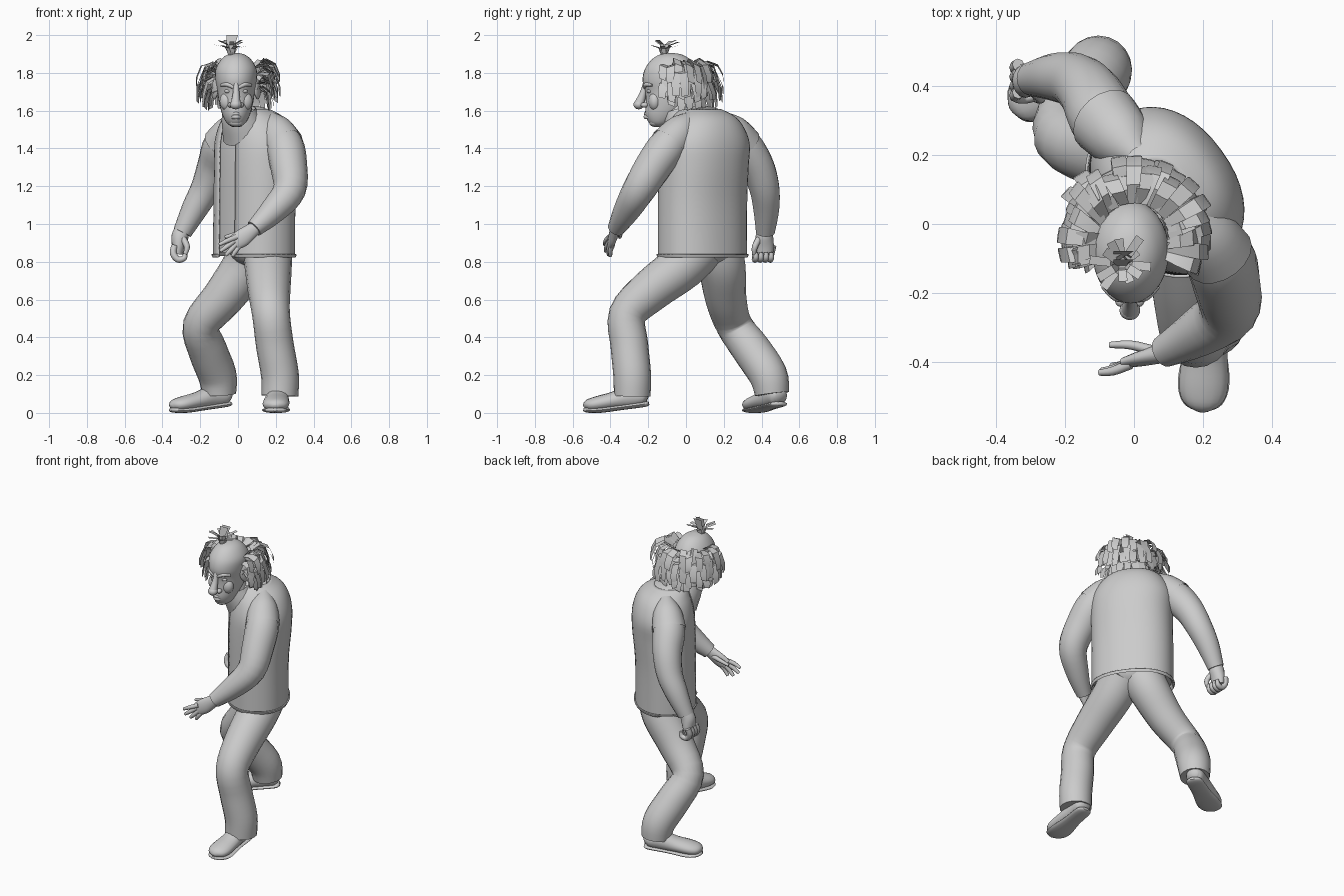
import bpy, bmesh, random
from math import sin, cos, pi, radians
from mathutils import Vector as V

if "Cube" in bpy.data.objects:
    bpy.data.objects.remove(bpy.data.objects["Cube"])

random.seed(4)


def finish(name, bm, recalc=True, angle=50):
    if recalc:
        bmesh.ops.recalc_face_normals(bm, faces=bm.faces)
    me = bpy.data.meshes.new(name)
    bm.to_mesh(me)
    bm.free()
    ob = bpy.data.objects.new(name, me)
    bpy.context.collection.objects.link(ob)
    bpy.ops.object.select_all(action='DESELECT')
    bpy.context.view_layer.objects.active = ob
    ob.select_set(True)
    bpy.ops.object.shade_smooth_by_angle(angle=radians(angle))
    return ob


def spline(pts, n=4):
    """Catmull-Rom resampling of tuples of any length."""
    out = []
    for i in range(len(pts) - 1):
        p0, p1, p2, p3 = (pts[max(i - 1, 0)], pts[i], pts[i + 1], pts[min(i + 2, len(pts) - 1)])
        for k in range(n):
            t = k / n
            out.append([0.5 * (2 * b + (c - a) * t + (2 * a - 5 * b + 4 * c - d) * t * t
                               + (3 * b - a - 3 * c + d) * t ** 3)
                        for a, b, c, d in zip(p0, p1, p2, p3)])
    return out + [list(pts[-1])]


def skin(name, rings, closed=True, caps=True):
    bm = bmesh.new()
    vs = [[bm.verts.new(p) for p in r] for r in rings]
    m = len(vs[0])
    for a, b in zip(vs, vs[1:]):
        for i in range(m if closed else m - 1):
            j = (i + 1) % m
            bm.faces.new((a[i], a[j], b[j], b[i]))
    if caps and closed:
        bm.faces.new(vs[0])
        bm.faces.new(vs[-1])
    return finish(name, bm)


def tube(name, pts, ref=(0, 1, 0), sides=16, n=4, caps=True):
    """Round or flattened limb through points (x, y, z, r) or (x, y, z, rx, rz)."""
    p = spline([q if len(q) == 5 else (*q, q[3]) for q in pts], n)
    rings = []
    for i, q in enumerate(p):
        t = (V(p[min(i + 1, len(p) - 1)][:3]) - V(p[max(i - 1, 0)][:3])).normalized()
        u = t.cross(V(ref)).normalized()
        w = u.cross(t)
        rx, rz = max(q[3], .002), max(q[4], .002)
        rings.append([V(q[:3]) + u * rx * cos(2 * pi * k / sides) + w * rz * sin(2 * pi * k / sides)
                      for k in range(sides)])
    return skin(name, rings, True, caps)


def loft(name, prof, rot=0, gap=0, grow=0, power=2.0, sides=32, caps=True, n=4):
    """Stacked superellipses (z, cx, cy, a, b); gap leaves the front open."""
    rings = []
    for z, cx, cy, a, b in spline(prof, n):
        ring = []
        for k in range(sides + (1 if gap else 0)):
            t = -pi / 2 + gap + (2 * pi - 2 * gap) * k / sides
            c, s = cos(t), sin(t)
            x = abs(c) ** (2 / power) * (1 if c > 0 else -1) * max(a + grow, .002)
            y = abs(s) ** (2 / power) * (1 if s > 0 else -1) * max(b + grow, .002)
            ring.append(V((cx + x * cos(rot) - y * sin(rot), cy + x * sin(rot) + y * cos(rot), z)))
        rings.append(ring)
    return skin(name, rings, not gap, caps)


def ball(name, loc, scale, rot=(0, 0, 0)):
    bpy.ops.mesh.primitive_uv_sphere_add(segments=20, ring_count=12, location=loc, rotation=rot)
    ob = bpy.context.object
    ob.name, ob.scale = name, scale
    bpy.ops.object.shade_smooth()


def strip(bm, pts, side, widths):
    """One flat hair card."""
    vs = [(bm.verts.new(p - side * w), bm.verts.new(p + side * w)) for p, w in zip(pts, widths)]
    for a, b in zip(vs, vs[1:]):
        bm.faces.new((a[0], a[1], b[1], b[0]))


# Shirt and open vest, body turned to the front left
TURN = radians(-54)
body = [(.85, .085, .088, .25, .187), (1.1, .087, .088, .25, .187), (1.3, .095, .093, .25, .195),
        (1.42, .095, .1, .25, .193), (1.51, .09, .1, .215, .175), (1.57, .08, .095, .165, .145),
        (1.61, .055, .075, .105, .105), (1.625, .045, .06, .06, .07)]
loft("shirt", body, TURN, grow=-.012, power=2.2)
vest = loft("vest", [(.84, .085, .088, .25, .188)] + body[:-1], TURN, gap=radians(15), power=2.2, sides=40)
sol = vest.modifiers.new("cloth", 'SOLIDIFY')
sol.thickness, sol.offset = .008, -1

# Neck and collar
tube("neck", [(.05, .05, 1.46, .09), (.01, -.02, 1.55, .08), (-.01, -.06, 1.65, .07)])
tube("collar", [(.04, .02, 1.49, .13), (.015, -.015, 1.55, .105), (.005, -.03, 1.6, .09)], caps=False)

# Trousers
ball("trouser_seat", (.1, .11, .875), (.15, .17, .11))
tube("front_trouser_leg", [(.155, .08, .88, .13), (.16, -.02, .775, .125), (.165, -.19, .645, .113),
                           (.175, -.31, .52, .1), (.195, -.3, .36, .1), (.222, -.285, .2, .1),
                           (.222, -.285, .09, .097)], sides=20)
tube("back_trouser_leg", [(.08, .16, .88, .13), (.04, .19, .775, .125), (-.08, .21, .61, .11),
                          (-.195, .255, .465, .097), (-.16, .35, .33, .103), (-.11, .435, .2, .102),
                          (-.1, .455, .1, .09)], sides=20)

# Shoes with flat soles
for nm, heel, yaw, ln in (("front", (.215, -.2), radians(-3), .34), ("back", (-.045, .5), radians(-62), .35)):
    d = V((sin(yaw), -cos(yaw)))

    def at(s, w, z, h):
        return (heel[0] + d.x * s * ln, heel[1] + d.y * s * ln, z + .045 * max(0, .75 - s), w, h)
    tube(nm + "_shoe", [at(0, .03, .05, .03), at(.08, .053, .06, .05), at(.3, .057, .065, .06),
                        at(.55, .066, .056, .046), at(.8, .071, .048, .04), at(.94, .054, .04, .03),
                        at(1, .015, .03, .012)], (0, 0, 1))
    tube(nm + "_sole", [at(-.01, .025, .016, .01), at(.07, .052, .015, .015), at(.4, .058, .015, .015),
                        at(.75, .075, .015, .015), at(.94, .057, .015, .014),
                        at(1.01, .015, .018, .008)], (0, 0, 1))

# Sleeves and vest shoulder caps
left = [(.2, -.02, 1.5, .07), (.245, -.09, 1.42, .1), (.268, -.17, 1.31, .098), (.272, -.25, 1.18, .087),
        (.185, -.315, 1.07, .07), (.085, -.37, .975, .046)]
right = [(-.03, .24, 1.5, .07), (-.085, .3, 1.42, .098), (-.125, .375, 1.31, .09), (-.17, .415, 1.19, .08),
         (-.23, .425, 1.08, .069), (-.295, .42, .955, .05)]
for nm, arm in (("left", left), ("right", right)):
    tube(nm + "_sleeve", arm, sides=18)
    a, b = arm[0], arm[1]
    tube(nm + "_shoulder_cap", [(*[p + (p - q) * .8 for p, q in zip(a[:3], b[:3])], .04), (*a[:3], .087),
                                (*b[:3], .104)], caps=False, sides=18)

# Open left hand
tube("left_palm", [(.1, -.37, .985, .035, .03), (.06, -.38, .955, .042, .026), (.02, -.39, .925, .047, .022),
                   (-.02, -.4, .9, .04, .016)])
for i, (base, mid, tip) in enumerate([
        ((-.01, -.405, .93), (-.06, -.425, .91), (-.1, -.43, .89)),
        ((-.02, -.405, .91), (-.06, -.42, .88), (-.095, -.425, .855)),
        ((-.01, -.4, .895), (-.04, -.41, .86), (-.065, -.41, .835)),
        ((.01, -.39, .89), (-.01, -.4, .86), (-.03, -.4, .83)),
        ((.05, -.365, .95), (-.01, -.35, .945), (-.07, -.35, .93))]):
    tube(f"left_finger_{i}", [(*base, .015), (*mid, .013), (*tip, .009)], (0, 0, 1), 8)

# Curled right hand
tube("right_palm", [(-.295, .42, .97, .04), (-.308, .415, .93, .045, .047), (-.315, .415, .88, .035, .05),
                    (-.318, .415, .84, .028, .045)])
for i in range(4):
    y = .37 + .027 * i
    tube(f"right_finger_{i}", [(-.335, y + .01, .885, .018), (-.343, y, .845, .018), (-.318, y - .005, .812, .017),
                               (-.285, y, .82, .015), (-.28, y, .85, .011)], sides=8)
tube("right_thumb", [(-.29, .385, .92, .018), (-.27, .365, .88, .016), (-.28, .36, .84, .011)], sides=8)

# Head
skull = [(1.513, -.14, .02, .02), (1.535, -.135, .05, .06), (1.58, -.115, .073, .1), (1.64, -.09, .09, .123),
         (1.70, -.08, .099, .136), (1.76, -.08, .109, .15), (1.82, -.08, .108, .138),
         (1.87, -.08, .08, .102), (1.897, -.08, .045, .058), (1.906, -.08, .004, .004)]
loft("head", [(z, -.01, y, a, b) for z, y, a, b in skull])
tube("nose_bridge", [(-.01, -.215, 1.745, .013), (-.01, -.228, 1.69, .018), (-.012, -.246, 1.64, .026)])
ball("nose_tip", (-.012, -.25, 1.632), (.03, .028, .025))
for s in (-1, 1):
    ball("nostril", (-.012 + s * .026, -.22, 1.63), (.017, .02, .014))
    ball("eye", (-.01 + s * .043, -.193, 1.703), (.019, .015, .011))
    ball("cheek", (-.01 + s * .045, -.165, 1.65), (.042, .034, .05))
    tube("brow", [(-.01 + s * .012, -.218, 1.722, .009), (-.01 + s * .045, -.21, 1.738, .012),
                  (-.01 + s * .08, -.18, 1.735, .007)], (0, 0, 1), 10)
    ball("ear", (-.01 + s * .112, -.075, 1.715), (.014, .034, .056), (radians(12), 0, s * radians(-22)))
for z, r in ((1.584, .01), (1.567, .012)):
    tube("lip", [(-.045, -.185, z - .004, .004), (-.01, -.213, z, r), (.025, -.185, z - .004, .004)], (0, 0, 1), 10)
ball("chin", (-.01, -.165, 1.538), (.04, .03, .024))

# Tousled fringe of flat hair cards round the sides and back
bm = bmesh.new()
for z0, z1, reach, count in ((1.83, 1.74, 1.0, 22), (1.79, 1.68, 1.0, 22), (1.74, 1.64, .95, 20), (1.69, 1.61, .85, 18)):
    for i in range(count):
        a = radians(-14 + 208 * (i + random.uniform(-.35, .35)) / (count - 1))
        out = V((cos(a), sin(a), 0))
        side = V((-sin(a), cos(a), random.uniform(-.5, .5))).normalized()
        back = max(0, sin(a))
        c = V((0, -.065, 0))
        r0 = .095 + .03 * back
        r1 = (.21 + .045 * back) * reach * random.uniform(.85, 1.07)
        lift = random.uniform(.005, .045)
        drop = (z1 - z0) * random.uniform(.7, 1.1)
        sway = V((-sin(a), cos(a), 0)) * random.uniform(-.03, .03)
        pts = [c + out * (r0 + (r1 - r0) * f) + sway * f + V((0, 0, z0 + dz))
               for f, dz in ((0, 0), (.4, lift), (.8, lift * .3), (1, drop * .55), (1.02, drop))]
        strip(bm, pts, side, (.014, .02, .024, .023, .018))
finish("hair_fringe", bm, False, 30)

# Tuft on the crown
bm = bmesh.new()
for i in range(12):
    a = 2 * pi * i / 12 + random.uniform(-.15, .15)
    out, side = V((cos(a), sin(a), 0)), V((-sin(a), cos(a), 0))
    r, h = random.uniform(.05, .095), random.uniform(.05, .085)
    base = V((-.035, -.115, 1.89))
    strip(bm, [base + out * .012, base + out * r * .35 + V((0, 0, h * .75)), base + out * r + V((0, 0, h))],
          side, (.01, .012, .013))
for x in (-.012, .012):
    strip(bm, [V((-.035, -.11 + x, 1.89)), V((-.038, -.1 + x, 1.95)), V((-.03, -.09 + x, 2.0))],
          V((1, 0, 0)), (.014, .022, .03))
finish("crown_tuft", bm, False, 30)
